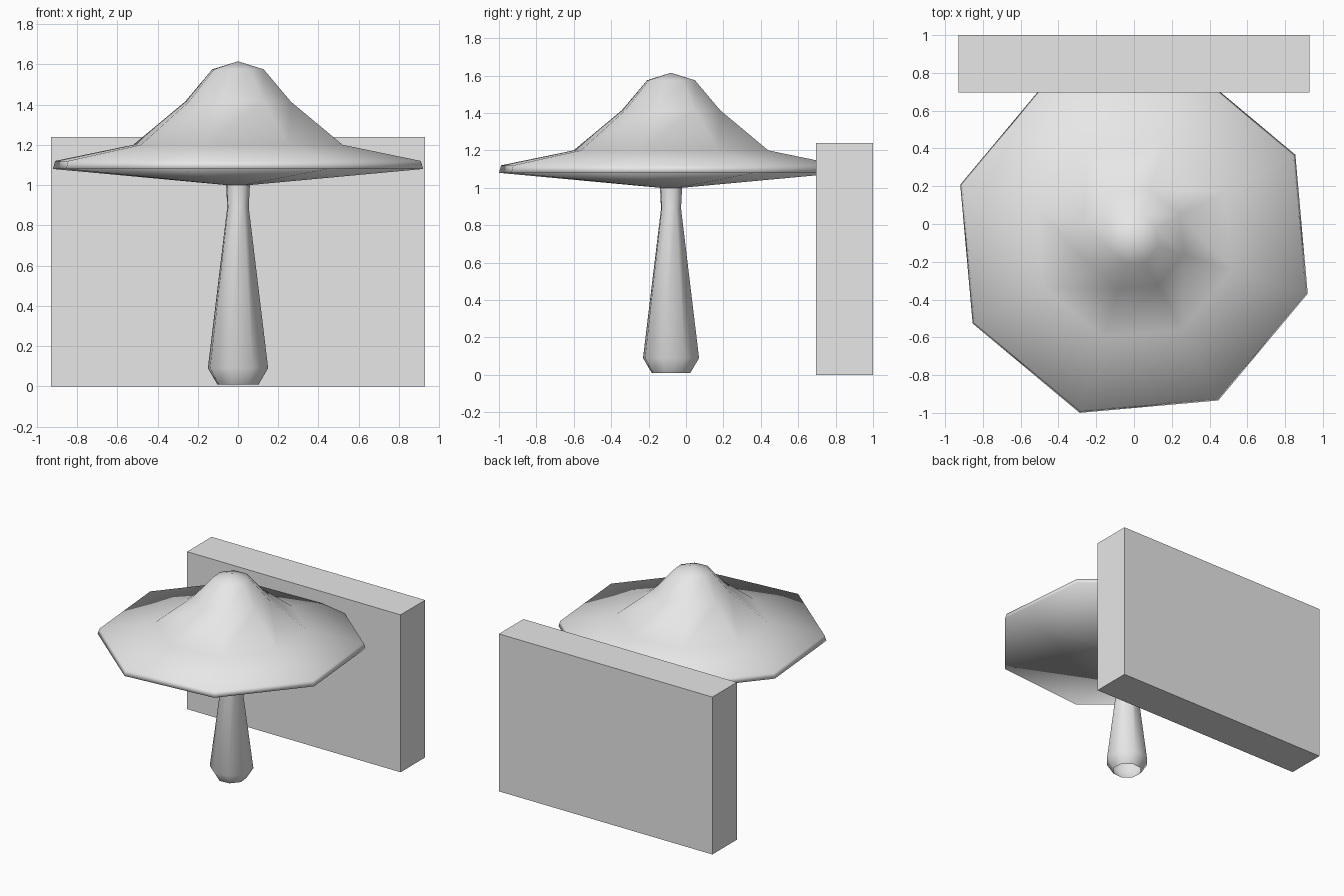
import bpy, bmesh
from math import cos, sin, radians

cube = bpy.data.objects.get("Cube")
if cube:
    bpy.data.objects.remove(cube, do_unlink=True)

SIDES = 8
TURN = radians(27.6)
CENTRE_Y = -0.08

grey = bpy.data.materials.new("light grey")
grey.use_nodes = True
grey.diffuse_color = (0.8, 0.8, 0.8, 1)
grey.node_tree.nodes["Principled BSDF"].inputs["Base Color"].default_value = (0.8, 0.8, 0.8, 1)


def finish(name, bm, smooth):
    mesh = bpy.data.meshes.new(name)
    bm.to_mesh(mesh)
    bm.free()
    for p in mesh.polygons:
        p.use_smooth = smooth
    mesh.materials.append(grey)
    obj = bpy.data.objects.new(name, mesh)
    bpy.context.collection.objects.link(obj)
    return obj


def lathe(name, profile):
    """Eight-sided turned form from (radius, height) pairs, bottom to top."""
    bm = bmesh.new()
    rings = []
    for r, z in profile:
        if r == 0:
            rings.append([bm.verts.new((0, 0, z))] * SIDES)
        else:
            angles = [TURN + radians(360 / SIDES) * i for i in range(SIDES)]
            rings.append([bm.verts.new((r * cos(a), r * sin(a), z)) for a in angles])
    for low, high in zip(rings, rings[1:]):
        for i in range(SIDES):
            j = (i + 1) % SIDES
            corners = dict.fromkeys((low[i], low[j], high[j], high[i]))
            bm.faces.new(list(corners))
    obj = finish(name, bm, True)
    obj.location.y = CENTRE_Y
    return obj


# Mushroom cap: shallow underside, thin rim, bell-shaped crown
lathe("mushroom_cap", [(0.06, 1.0), (0.964, 1.08), (0.952, 1.12), (0.545, 1.2),
                       (0.275, 1.415), (0.134, 1.575), (0, 1.615)])

# Stem: open at the foot, tapering up to the cap
lathe("mushroom_stem", [(0.108, 0.01), (0.157, 0.09), (0.056, 0.89), (0.062, 1.0)])

# Upright block behind the mushroom
bm = bmesh.new()
bmesh.ops.create_cube(bm, size=1)
bmesh.ops.scale(bm, vec=(1.86, 0.305, 1.24), verts=bm.verts)
block = finish("back_block", bm, False)
block.location = (0, 0.8475, 0.62)
